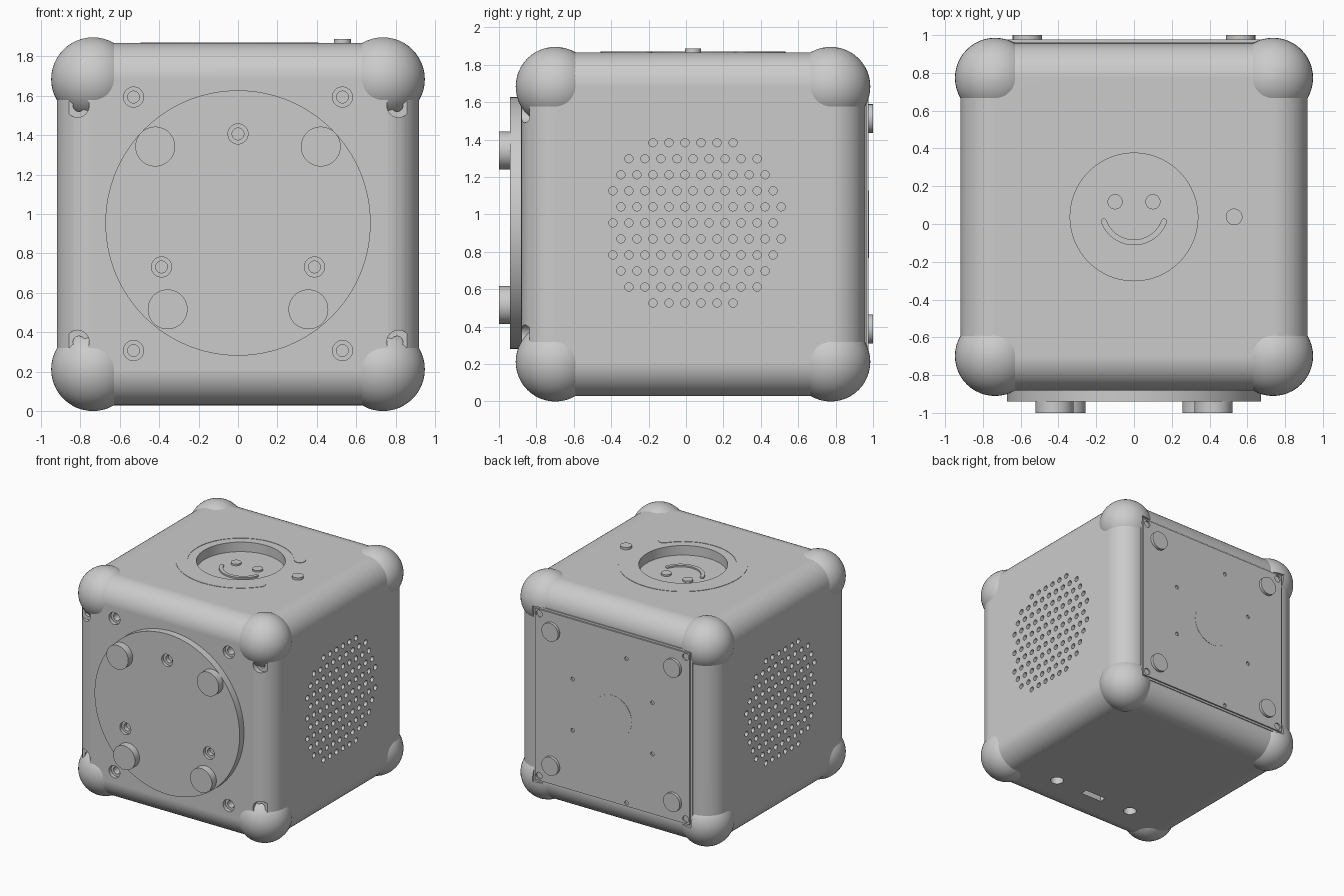
import bpy, bmesh, math
from mathutils import Vector, Matrix

if "Cube" in bpy.data.objects:
    bpy.data.objects.remove(bpy.data.objects["Cube"], do_unlink=True)

CY, CZ = 0.0375, 0.948          # centre of the housing
HALF, FILLET = 0.919, 0.183     # housing half size and edge radius
CORE = HALF - FILLET            # offset of the corner centres
FRONT, BACK, TOP, BOTTOM = CY - HALF, CY + HALF, CZ + HALF, CZ - HALF
X, Y, Z = Vector((1, 0, 0)), Vector((0, 1, 0)), Vector((0, 0, 1))

grey = bpy.data.materials.new("plain grey")
grey.use_nodes = True
grey.diffuse_color = (0.6, 0.6, 0.6, 1)
grey.node_tree.nodes["Principled BSDF"].inputs["Base Color"].default_value = (0.6, 0.6, 0.6, 1)


def make(name, bm):
    """Turn a bmesh into a named object."""
    bmesh.ops.recalc_face_normals(bm, faces=bm.faces)
    mesh = bpy.data.meshes.new(name)
    bm.to_mesh(mesh)
    bm.free()
    mesh.materials.append(grey)
    obj = bpy.data.objects.new(name, mesh)
    bpy.context.collection.objects.link(obj)
    return obj


def activate(obj):
    bpy.ops.object.select_all(action='DESELECT')
    obj.select_set(True)
    bpy.context.view_layer.objects.active = obj


def add_cylinder(bm, start, end, r, seg=32):
    start, end = Vector(start), Vector(end)
    turn = (end - start).to_track_quat('Z', 'Y').to_matrix().to_4x4()
    bmesh.ops.create_cone(bm, cap_ends=True, segments=seg, radius1=r, radius2=r,
                          depth=(end - start).length,
                          matrix=Matrix.Translation((start + end) / 2) @ turn)


def add_box(bm, low, high):
    low, high = Vector(low), Vector(high)
    bmesh.ops.create_cube(bm, size=1, matrix=Matrix.Translation((low + high) / 2)
                          @ Matrix.Diagonal((*(high - low), 1)))


def cylinders(name, ends, r, seg=32):
    bm = bmesh.new()
    for start, end in ends:
        add_cylinder(bm, start, end, r, seg)
    return make(name, bm)


def box(name, low, high):
    bm = bmesh.new()
    add_box(bm, low, high)
    return make(name, bm)


def cut(obj, cutter):
    """Subtract a cutter and throw it away."""
    cutter.hide_render = True
    mod = obj.modifiers.new("cut", 'BOOLEAN')
    mod.operation, mod.solver, mod.object = 'DIFFERENCE', 'EXACT', cutter
    activate(obj)
    bpy.ops.object.modifier_apply(modifier=mod.name)
    bpy.data.objects.remove(cutter, do_unlink=True)


def drill(obj, points, axis, depth, r, seg=32):
    """Drill holes into the surface points, going in along axis."""
    cut(obj, cylinders("drill", [(Vector(p) - axis * 0.02, Vector(p) + axis * depth)
                                 for p in points], r, seg))


def smooth(obj):
    activate(obj)
    bpy.ops.object.shade_smooth_by_angle(angle=math.radians(30))
    mod = obj.modifiers.new("normals", 'WEIGHTED_NORMAL')
    mod.keep_sharp = True


def arc_plate(name, cy, radius, width, a0, a1, z0, height):
    """Flat arc with rounded ends, lying on a horizontal face."""
    def polar(c, r, a):
        return c + Vector((math.cos(a), math.sin(a), 0)) * r
    c, w, n, caps = Vector((0, cy, z0)), width / 2, 64, 10
    a0, a1 = math.radians(a0), math.radians(a1)
    pts = [polar(c, radius + w, a0 + (a1 - a0) * i / n) for i in range(n + 1)]
    pts += [polar(polar(c, radius, a1), w, a1 + math.pi * i / caps) for i in range(1, caps)]
    pts += [polar(c, radius - w, a1 + (a0 - a1) * i / n) for i in range(n + 1)]
    pts += [polar(polar(c, radius, a0), w, a0 + math.pi + math.pi * i / caps)
            for i in range(1, caps)]
    bm = bmesh.new()
    face = bm.faces.new([bm.verts.new(p) for p in pts])
    new = bmesh.ops.extrude_face_region(bm, geom=[face])["geom"]
    bmesh.ops.translate(bm, vec=Z * height,
                        verts=[v for v in new if isinstance(v, bmesh.types.BMVert)])
    return make(name, bm)


def four(x, y, dz):
    return [(sx * x, y, CZ + 0.002 + sz * dz) for sx in (-1, 1) for sz in (-1, 1)]


# Housing: cube with rounded edges
bm = bmesh.new()
add_box(bm, (-HALF, FRONT, BOTTOM), (HALF, BACK, TOP))
bmesh.ops.bevel(bm, geom=bm.edges[:], offset=FILLET, segments=12, profile=0.5, affect='EDGES')
housing = make("housing", bm)

# Speaker grilles on both sides
pitch = 0.0857
counts = [6, 9, 10, 11, 11, 11, 11, 11, 10, 9, 6]
for side in (-1, 1):
    grille = []
    for row, count in enumerate(counts):
        shift = pitch / 2 if row in (4, 6) else 0
        grille += [(side * HALF, CY + shift + (i - (count - 1) / 2) * pitch,
                    CZ + 0.007 + (5 - row) * pitch) for i in range(count)]
    drill(housing, grille, X * -side, 0.06, 0.022, 16)

# Front screw holes, with pockets in the rounded edges
screws = four(0.53, FRONT, 0.643)
drill(housing, screws, Y, 0.03, 0.051)
drill(housing, screws, Y, 0.09, 0.03)
drill(housing, four(0.815, FRONT, 0.6), Y, 0.046, 0.06)
drill(housing, four(0.807, FRONT, 0.6), Y, 0.1, 0.03)

# Top recess, bottom holes and bottom slot
drill(housing, [(0, CY, TOP)], -Z, 0.08, 0.338, 96)
drill(housing, [(-0.38, -0.505, BOTTOM), (0.38, -0.505, BOTTOM)], Z, 0.06, 0.052)
cut(housing, box("slot", (-0.1, -0.535, BOTTOM - 0.02), (0.1, -0.475, BOTTOM + 0.05)))
smooth(housing)

# Ball bumpers on the eight corners, trimmed flat behind the back panel
bm = bmesh.new()
for sx in (-1, 1):
    for sy in (-1, 1):
        for sz in (-1, 1):
            centre = Vector((sx * CORE, CY + sy * CORE, CZ + sz * CORE))
            bmesh.ops.create_uvsphere(bm, u_segments=48, v_segments=24, radius=0.212,
                                      matrix=Matrix.Translation(centre))
bumpers = make("corner_bumpers", bm)
cut(bumpers, box("trim", (-CORE, BACK - 0.005, CZ - CORE), (CORE, BACK + 0.1, CZ + CORE)))
smooth(bumpers)

# Front disc with three screw holes and four feet
disc = cylinders("front_disc", [((0, FRONT + 0.001, 0.954), (0, -0.94, 0.954))], 0.673, 128)
holes = [(0, -0.94, 1.406), (-0.388, -0.94, 0.731), (0.388, -0.94, 0.731)]
drill(disc, holes, Y, 0.025, 0.051)
drill(disc, holes, Y, 0.1, 0.03)
smooth(disc)
front_feet = [(sx * x, z) for x, z in ((0.42, 1.342), (0.357, 0.516)) for sx in (-1, 1)]
smooth(cylinders("front_feet", [((x, -0.93, z), (x, -1, z)) for x, z in front_feet], 0.101, 48))

# Back panel on a thin ledge
S, P, PY = CORE - 0.001, CORE - 0.018, 0.976
box("back_ledge", (-S, BACK - 0.01, CZ - S), (S, 0.964, CZ + S))
panel = box("back_panel", (-P, BACK - 0.01, CZ - P), (P, PY, CZ + P))
drill(panel, four(0.68, PY, 0.68), -Y, 0.015, 0.028)
drill(panel, [(x, PY, CZ + z) for x, z in ((-0.13, 0.52), (-0.13, -0.69), (0.37, 0.215),
              (0.37, -0.215), (-0.37, 0.215), (-0.37, -0.215))], -Y, 0.015, 0.016, 16)
smooth(panel)
smooth(cylinders("back_centre_disc", [((0, PY - 0.01, CZ), (0, PY + 0.002, CZ))], 0.18, 64))
smooth(cylinders("back_feet", [((x, PY - 0.01, z), (x, 1, z))
                               for x, y, z in four(0.565, 0, 0.5625)], 0.077, 48))

# Top light ring, button and smiling face in the recess
smooth(arc_plate("light_ring", CY, 0.45, 0.088, 36, 324, TOP - 0.002, 0.005))
smooth(cylinders("top_button", [((0.53, CY, TOP - 0.01), (0.53, CY, 1.887))], 0.044))
FLOOR = TOP - 0.08
smooth(arc_plate("smile", CY + 0.035, 0.17, 0.03, 200, 340, FLOOR - 0.002, 0.014))
smooth(cylinders("eyes", [((x, CY + 0.08, FLOOR - 0.005), (x, CY + 0.08, FLOOR + 0.014))
                          for x in (-0.1, 0.1)], 0.04))
bpy.ops.object.select_all(action='DESELECT')
